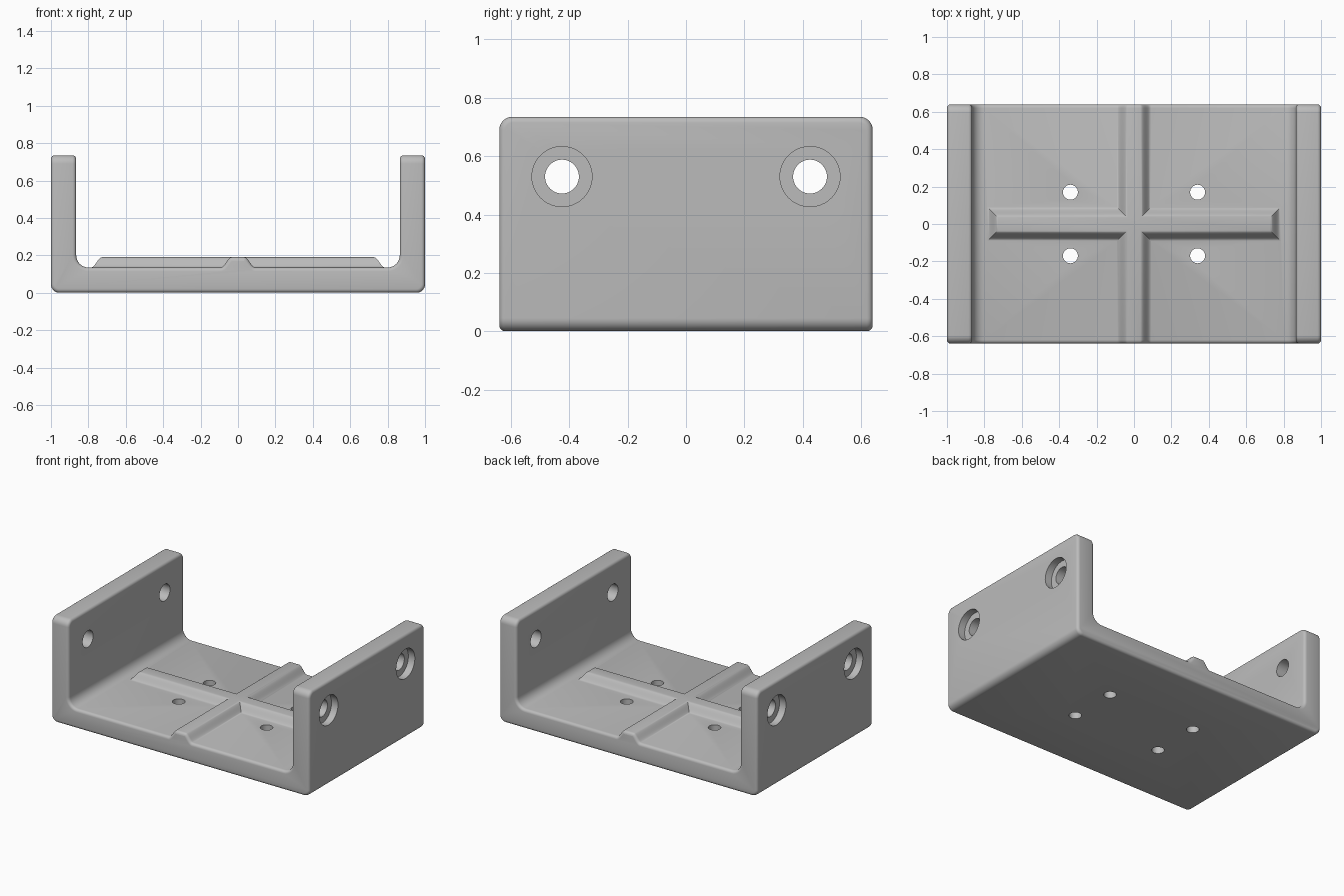
import bpy, bmesh, math
from mathutils import Matrix

if "Cube" in bpy.data.objects:
    bpy.data.objects.remove(bpy.data.objects["Cube"], do_unlink=True)

HALF_X, HALF_Y, TOP = 1.0, 0.64, 0.735
INNER, FLOOR, RIB_TOP = 0.865, 0.135, 0.19
RIB_OUT, RIB_IN = 0.092, 0.034

grey = bpy.data.materials.new("grey metal")
grey.use_nodes = True
colour = (0.5, 0.5, 0.5, 1)
grey.diffuse_color = colour
grey.node_tree.nodes["Principled BSDF"].inputs["Base Color"].default_value = colour


def make_object(name, bm):
    bmesh.ops.recalc_face_normals(bm, faces=bm.faces[:])
    mesh = bpy.data.meshes.new(name)
    bm.to_mesh(mesh)
    bm.free()
    mesh.materials.append(grey)
    ob = bpy.data.objects.new(name, mesh)
    bpy.context.collection.objects.link(ob)
    return ob


def arc(cx, cz, r, start, end, n=8):
    angles = [math.radians(start + (end - start) * i / n) for i in range(n + 1)]
    return [(cx + r * math.cos(a), cz + r * math.sin(a)) for a in angles]


def rib_slope(n=10):
    """Inset and height of the soft S-shaped rib flank, from floor to top."""
    steps = [i / n for i in range(n + 1)]
    return [((RIB_OUT - RIB_IN) * t, FLOOR + (RIB_TOP - FLOOR) * t * t * (3 - 2 * t))
            for t in steps]


def apply(ob, kind, **settings):
    mod = ob.modifiers.new(kind, kind)
    for key, value in settings.items():
        setattr(mod, key, value)
    bpy.context.view_layer.objects.active = ob
    bpy.ops.object.modifier_apply(modifier=mod.name)


# Channel: right half of the U section including the long rib, mirrored and extruded
R, F = 0.045, 0.065
half = arc(HALF_X - R, R, R, -90, 0)
half += [(HALF_X, TOP), (INNER, TOP)]
half += arc(INNER - F, FLOOR + F, F, 0, -90)
half += [(RIB_OUT - d, z) for d, z in rib_slope()]
section = half + [(-x, z) for x, z in reversed(half)]
bm = bmesh.new()
face = bm.faces.new([bm.verts.new((x, -HALF_Y, z)) for x, z in section])
out = bmesh.ops.extrude_face_region(bm, geom=[face])
moved = [v for v in out["geom"] if isinstance(v, bmesh.types.BMVert)]
bmesh.ops.translate(bm, vec=(0, 2 * HALF_Y, 0), verts=moved)
# Rounded upper corners of the two walls
corners = [e for e in bm.edges if all(abs(v.co.z - TOP) < 1e-4 for v in e.verts)
           and abs(e.verts[0].co.y - e.verts[1].co.y) < 1e-4]
bmesh.ops.bevel(bm, geom=corners, offset=0.045, segments=6, profile=0.5, affect='EDGES')
bracket = make_object("channel_bracket", bm)
apply(bracket, 'BEVEL', width=0.02, segments=4, limit_method='ANGLE',
      angle_limit=math.radians(35), use_clamp_overlap=False)

# Cross rib: rectangular rings stepping inwards up the flank
bm = bmesh.new()
rings = []
for inset, z in [(0, 0.1)] + rib_slope():
    x, y = 0.785 - inset, RIB_OUT - inset
    rings.append([bm.verts.new((sx * x, sy * y, z))
                  for sx, sy in ((-1, -1), (1, -1), (1, 1), (-1, 1))])
for low, high in zip(rings, rings[1:]):
    for i in range(4):
        j = (i + 1) % 4
        bm.faces.new((low[i], low[j], high[j], high[i]))
bm.faces.new(rings[0])
bm.faces.new(rings[-1])
cross_rib = make_object("cross_rib", bm)
apply(bracket, 'BOOLEAN', operation='UNION', solver='EXACT', object=cross_rib)
bpy.data.objects.remove(cross_rib, do_unlink=True)


# Holes
def drill(bm, centre, radius, length, sideways):
    turn = Matrix.Rotation(math.pi / 2, 4, 'Y') if sideways else Matrix()
    bmesh.ops.create_cone(bm, cap_ends=True, segments=48, radius1=radius, radius2=radius,
                          depth=length, matrix=Matrix.Translation(centre) @ turn)


bores, recesses = bmesh.new(), bmesh.new()
for sx in (-1, 1):
    for sy in (-1, 1):
        drill(bores, (sx * 0.34, sy * 0.17, 0.06), 0.04, 0.4, False)
        drill(bores, (sx * 0.93, sy * 0.425, 0.53), 0.058, 0.4, True)
        drill(recesses, (sx * HALF_X, sy * 0.425, 0.53), 0.103, 0.1, True)
for name, bm in (("recess_cutter", recesses), ("bore_cutter", bores)):
    cutter = make_object(name, bm)
    apply(bracket, 'BOOLEAN', operation='DIFFERENCE', solver='EXACT', object=cutter)
    bpy.data.objects.remove(cutter, do_unlink=True)

bpy.ops.object.select_all(action='DESELECT')
bracket.select_set(True)
bpy.context.view_layer.objects.active = bracket
bpy.ops.object.shade_smooth_by_angle(angle=math.radians(30))
